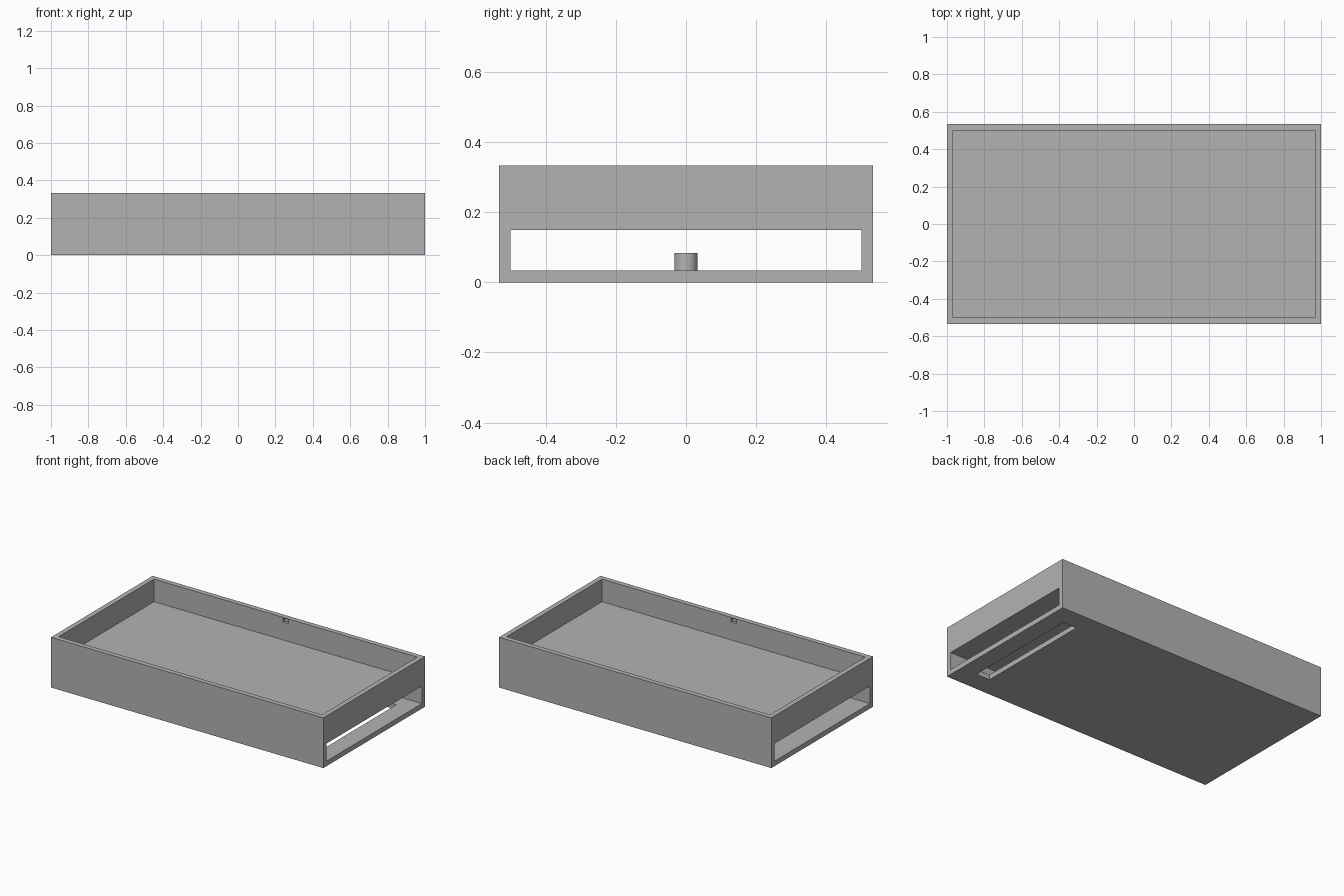
import bpy

cube = bpy.data.objects.get("Cube")
if cube:
    bpy.data.objects.remove(cube, do_unlink=True)

U = 1 / 30                       # wall thickness, the module of the design
LENGTH, WIDTH, HEIGHT = 60 * U, 32 * U, 10 * U

grey = bpy.data.materials.new("plain grey")
grey.use_nodes = True
COLOUR = (0.45, 0.45, 0.45, 1)
grey.diffuse_color = COLOUR
grey.node_tree.nodes["Principled BSDF"].inputs["Base Color"].default_value = COLOUR


def box(name, x, y, z):
    """Box spanning the given (low, high) ranges."""
    spans = (x, y, z)
    bpy.ops.mesh.primitive_cube_add(size=1, location=[sum(s) / 2 for s in spans])
    ob = bpy.context.object
    ob.name = name
    ob.scale = [s[1] - s[0] for s in spans]
    bpy.ops.object.transform_apply(location=True, rotation=True, scale=True)
    ob.data.materials.append(grey)
    return ob


def cut(target, name, x, y, z):
    """Remove a box-shaped volume from the target."""
    cutter = box(name, x, y, z)
    cutter.hide_render = True
    mod = target.modifiers.new(name, "BOOLEAN")
    mod.operation = "DIFFERENCE"
    mod.solver = "EXACT"
    mod.object = cutter
    bpy.context.view_layer.objects.active = target
    bpy.ops.object.modifier_apply(modifier=name)
    bpy.data.objects.remove(cutter, do_unlink=True)


# Outer case
half_l, half_w = LENGTH / 2, WIDTH / 2
inner_l, inner_w = half_l - U, half_w - U
case = box("case", (-half_l, half_l), (-half_w, half_w), (0, HEIGHT))

# Open tray on top, with the tunnel running end to end below it
cut(case, "tray_recess", (-inner_l, inner_l), (-inner_w, inner_w), (5.5 * U, HEIGHT + U))
cut(case, "tunnel", (-half_l - U, half_l + U), (-inner_w, inner_w), (U, 4.5 * U))

# Slot through the floor near one end
cut(case, "floor_slot", (23.5 * U, 26.5 * U), (-12 * U, 12 * U), (-U, 2 * U))

# Small catch recesses just below the rim on both long walls
for side in (-1, 1):
    ends = sorted((side * (inner_w - U), side * (inner_w + U / 2)))
    cut(case, "catch_recess", (-0.02, 0.02), ends, (0.303, 0.328))

# Post standing on the tunnel floor
bpy.ops.mesh.primitive_cylinder_add(vertices=48, radius=U, depth=1.5 * U,
                                    location=(0, 0, 1.75 * U))
post = bpy.context.object
post.name = "post"
post.data.materials.append(grey)
bpy.ops.object.shade_smooth_by_angle()
